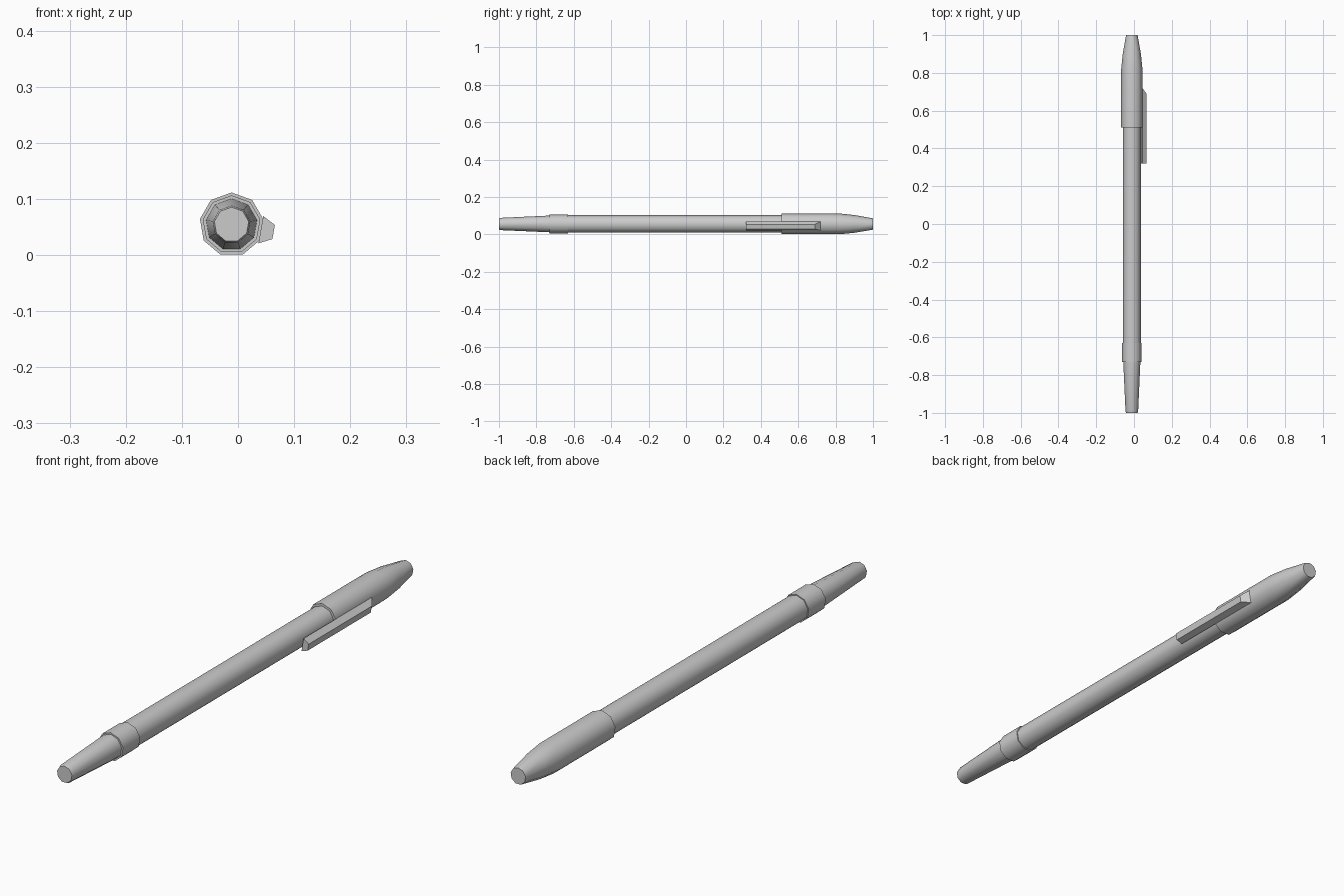
import bpy, bmesh, math

if "Cube" in bpy.data.objects:
    bpy.data.objects.remove(bpy.data.objects["Cube"])

CX, CZ, SIDES = -0.0115, 0.0545, 9


def finish(name, bm, smooth):
    bmesh.ops.recalc_face_normals(bm, faces=bm.faces)
    me = bpy.data.meshes.new(name)
    bm.to_mesh(me)
    bm.free()
    ob = bpy.data.objects.new(name, me)
    bpy.context.collection.objects.link(ob)
    if smooth:
        bpy.ops.object.select_all(action='DESELECT')
        ob.select_set(True)
        bpy.context.view_layer.objects.active = ob
        bpy.ops.object.shade_smooth_by_angle(angle=math.radians(50))
    return ob


def lathe(name, profile):
    """Nine-sided solid along y from (y, radius) pairs, closed at both ends."""
    bm = bmesh.new()
    rings = []
    for y, r in profile:
        angles = [math.radians(90 + 360 * i / SIDES) for i in range(SIDES)]
        rings.append([bm.verts.new((CX + r * math.cos(a), y, CZ + r * math.sin(a)))
                      for a in angles])
    for a, b in zip(rings, rings[1:]):
        for i in range(SIDES):
            j = (i + 1) % SIDES
            bm.faces.new((a[i], a[j], b[j], b[i]))
    bm.faces.new(rings[0])
    bm.faces.new(rings[-1])
    return finish(name, bm, True)


# Writing end, collar, barrel and cap
lathe("tip", [(-1.0, 0.031), (-0.99, 0.034), (-0.72, 0.0465)])
lathe("collar", [(-0.73, 0.052), (-0.63, 0.052)])
lathe("barrel", [(-0.64, 0.048), (0.53, 0.048)])
lathe("cap", [(0.51, 0.0572), (0.82, 0.0572), (0.90, 0.049), (1.0, 0.031)])

# Clip: trapezoid bar lying on the cap facet that faces 10 degrees below +x
bm = bmesh.new()
a = math.radians(-10)
section = [(0.0530, 0.0247), (0.0762, 0.0128), (0.0762, -0.0128), (0.0530, -0.0247)]


def clip_ring(ys):
    return [bm.verts.new((CX + d * math.cos(a) - s * math.sin(a), y,
                          CZ + d * math.sin(a) + s * math.cos(a)))
            for (d, s), y in zip(section, ys)]


front = clip_ring([0.32] * 4)
back = clip_ring([0.72, 0.69, 0.69, 0.72])
for i in range(4):
    j = (i + 1) % 4
    bm.faces.new((front[i], front[j], back[j], back[i]))
bm.faces.new(front)
bm.faces.new(back)
finish("clip", bm, False)
